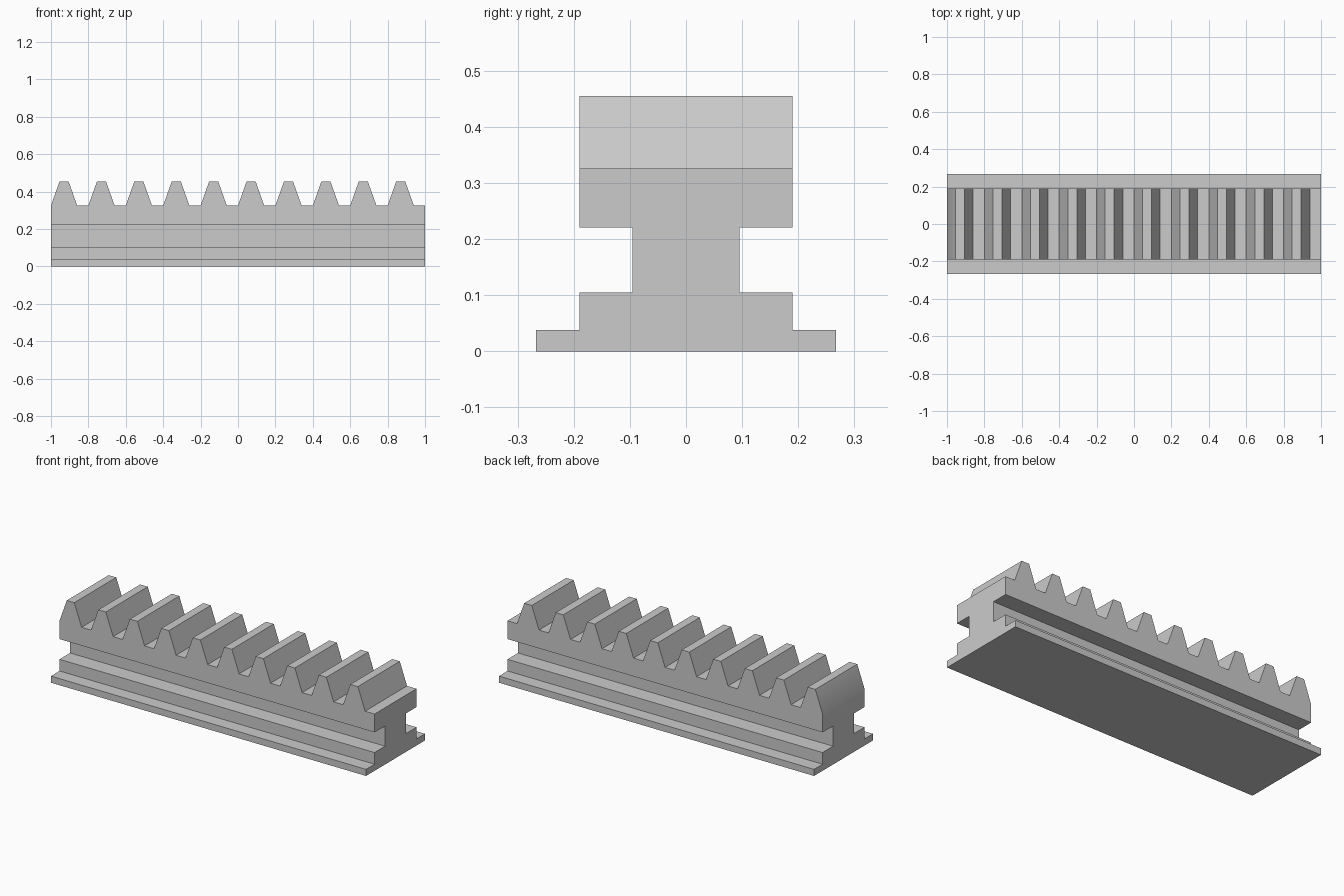
import bpy
import bmesh
import math
from mathutils import Vector

if "Cube" in bpy.data.objects:
    bpy.data.objects.remove(bpy.data.objects["Cube"], do_unlink=True)

steel = bpy.data.materials.new("plain grey")
steel.use_nodes = True
grey = (0.6, 0.6, 0.6, 1)
steel.diffuse_color = grey
steel.node_tree.nodes["Principled BSDF"].inputs["Base Color"].default_value = grey


def extrude_profile(name, points, direction):
    """Closed prism from a planar outline, centred along the direction."""
    bm = bmesh.new()
    start = [bm.verts.new(Vector(p) - direction / 2) for p in points]
    face = bm.faces.new(start)
    result = bmesh.ops.extrude_face_region(bm, geom=[face], use_keep_orig=True)
    moved = [g for g in result["geom"] if isinstance(g, bmesh.types.BMVert)]
    bmesh.ops.translate(bm, verts=moved, vec=direction)
    bmesh.ops.recalc_face_normals(bm, faces=bm.faces)
    mesh = bpy.data.meshes.new(name)
    bm.to_mesh(mesh)
    bm.free()
    mesh.materials.append(steel)
    obj = bpy.data.objects.new(name, mesh)
    bpy.context.collection.objects.link(obj)
    return obj


# Stepped rail section, mirrored about the centre, left tall for the teeth
half = [(0.267, 0), (0.267, 0.038), (0.19, 0.038), (0.19, 0.105),
        (0.095, 0.105), (0.095, 0.221), (0.19, 0.221), (0.19, 0.6)]
section = half + [(-y, z) for y, z in reversed(half)]
rack = extrude_profile("toothed_rack", [(0, y, z) for y, z in section],
                       Vector((2, 0, 0)))

# Tooth outline, wider and deeper than the rail so only the top is trimmed
ROOT, TIP, PITCH, COUNT = 0.326, 0.455, 0.2, 10
slope = (TIP - ROOT) / 0.046
outline = [(1.1, -0.1), (1.1, ROOT)]
for i in reversed(range(COUNT)):
    x = -1 + i * PITCH
    outline += [(x + 0.14, ROOT), (x + 0.094, TIP), (x + 0.046, TIP)]
    if i:
        outline.append((x, ROOT))
outline += [(-1.05, ROOT - 0.05 * slope), (-1.05, -0.1)]
cutter = extrude_profile("tooth_cutter", [(x, 0, z) for x, z in outline],
                         Vector((0, 1, 0)))
cutter.hide_render = True

# Trim the teeth and keep the finished mesh
trim = rack.modifiers.new("teeth", "BOOLEAN")
trim.operation = "INTERSECT"
trim.solver = "EXACT"
trim.object = cutter
bpy.context.view_layer.update()
depsgraph = bpy.context.evaluated_depsgraph_get()
finished = bpy.data.meshes.new_from_object(rack.evaluated_get(depsgraph))
rack.modifiers.clear()
rack.data = finished
bpy.data.objects.remove(cutter, do_unlink=True)

# Soft shading with crisp edges
bpy.ops.object.select_all(action="DESELECT")
rack.select_set(True)
bpy.context.view_layer.objects.active = rack
bpy.ops.object.shade_smooth_by_angle(angle=math.radians(30))
